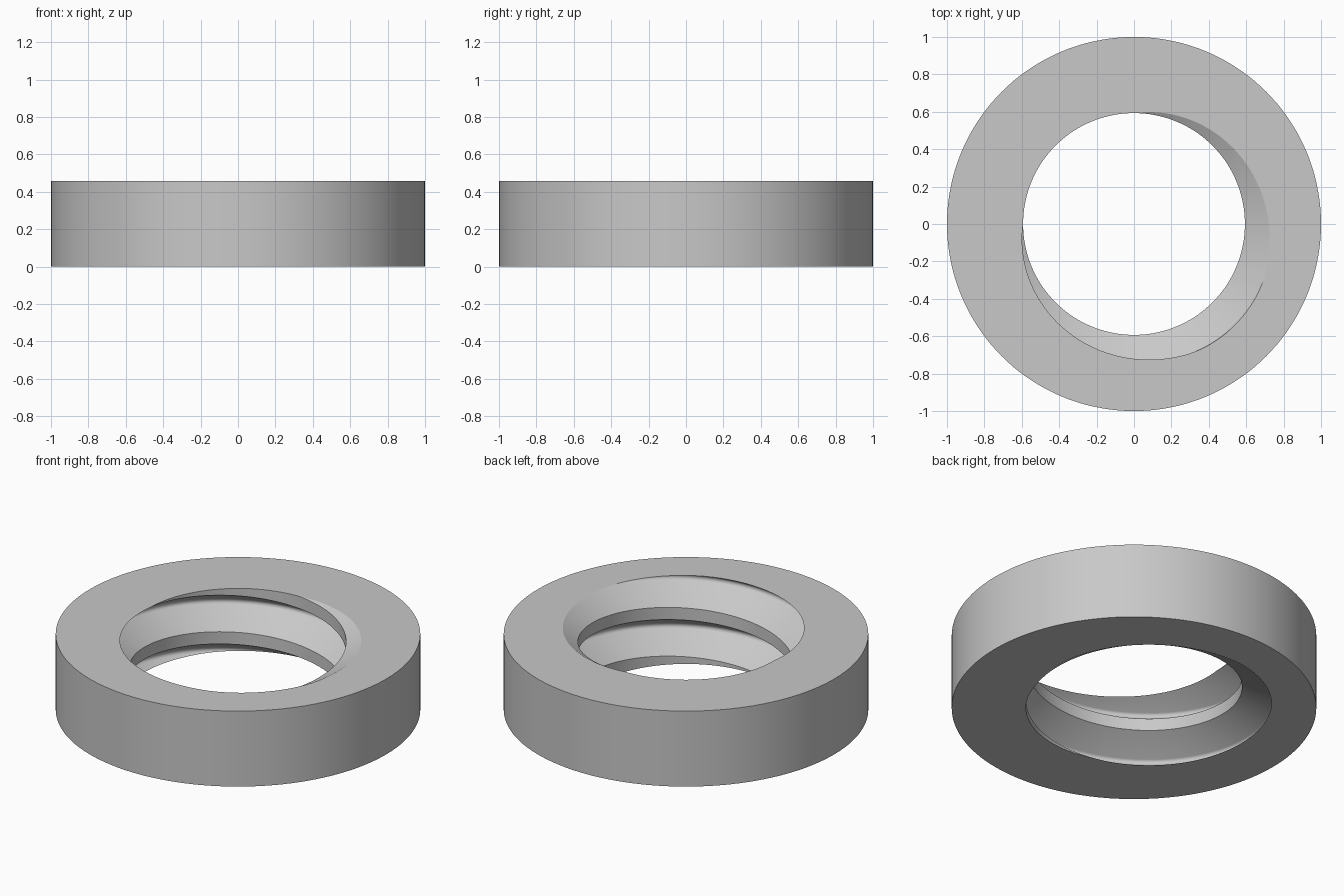
import bpy, bmesh
from math import sin, cos, pi, radians

cube = bpy.data.objects.get("Cube")
if cube:
    bpy.data.objects.remove(cube, do_unlink=True)

HEIGHT, OUTER, BORE = 0.457, 1.0, 0.593
PITCH = 0.295                     # right-handed internal thread
DEPTH = 0.5413 * PITCH
STEPS = 144

# One pitch of the groove section as (height, radius), centred on the root
half_root, half_open = PITCH / 16, PITCH * 3 / 8
arc_r = half_root / sin(pi / 3)
section = [(-half_open, BORE)]
for i in range(9):
    a = radians(-60 + 15 * i)
    section.append((arc_r * sin(a), BORE + DEPTH + arc_r * (cos(a) - 0.5)))
section.append((half_open, BORE))

bm = bmesh.new()

# Threaded wall: stacked pitches form one continuous helical sheet
rows = [(z + k * PITCH, r) for k in range(-3, 3) for z, r in section]
columns = []
for i in range(STEPS + 1):
    a = radians(-45) + 2 * pi * i / STEPS
    lift = HEIGHT + PITCH * i / STEPS
    columns.append([bm.verts.new((r * cos(a), r * sin(a), z + lift)) for z, r in rows])
for c0, c1 in zip(columns, columns[1:]):
    for j in range(len(rows) - 1):
        bm.faces.new((c0[j], c0[j + 1], c1[j + 1], c1[j]))
bmesh.ops.remove_doubles(bm, verts=bm.verts[:], dist=1e-5)

# Trim the thread flush with both end faces
for z, side in ((0, -1), (HEIGHT, 1)):
    bmesh.ops.bisect_plane(bm, geom=bm.verts[:] + bm.edges[:] + bm.faces[:], dist=1e-6,
                           plane_co=(0, 0, z), plane_no=(0, 0, side), clear_outer=True)
bmesh.ops.remove_doubles(bm, verts=bm.verts[:], dist=1e-5)

# Outer cylinder wall
rings = [[bm.verts.new((OUTER * cos(2 * pi * i / STEPS), OUTER * sin(2 * pi * i / STEPS), z))
          for i in range(STEPS)] for z in (0, HEIGHT)]
for i in range(STEPS):
    n = (i + 1) % STEPS
    bm.faces.new((rings[0][i], rings[0][n], rings[1][n], rings[1][i]))

# Flat end faces between the bore outline and the outer wall
for z in (0, HEIGHT):
    rim = [e for e in bm.edges if e.is_boundary and all(abs(v.co.z - z) < 1e-4 for v in e.verts)]
    bmesh.ops.triangle_fill(bm, edges=rim, use_beauty=True, normal=(0, 0, 1))
bmesh.ops.recalc_face_normals(bm, faces=bm.faces[:])

mesh = bpy.data.meshes.new("threaded_ring")
bm.to_mesh(mesh)
bm.free()
ring = bpy.data.objects.new("threaded_ring", mesh)
bpy.context.collection.objects.link(ring)

# Plain grey finish
grey = bpy.data.materials.new("light_grey")
grey.use_nodes = True
color = (0.58, 0.58, 0.58, 1)
grey.diffuse_color = color
grey.node_tree.nodes["Principled BSDF"].inputs["Base Color"].default_value = color
mesh.materials.append(grey)

bpy.context.view_layer.objects.active = ring
ring.select_set(True)
bpy.ops.object.shade_smooth_by_angle(angle=radians(30))
